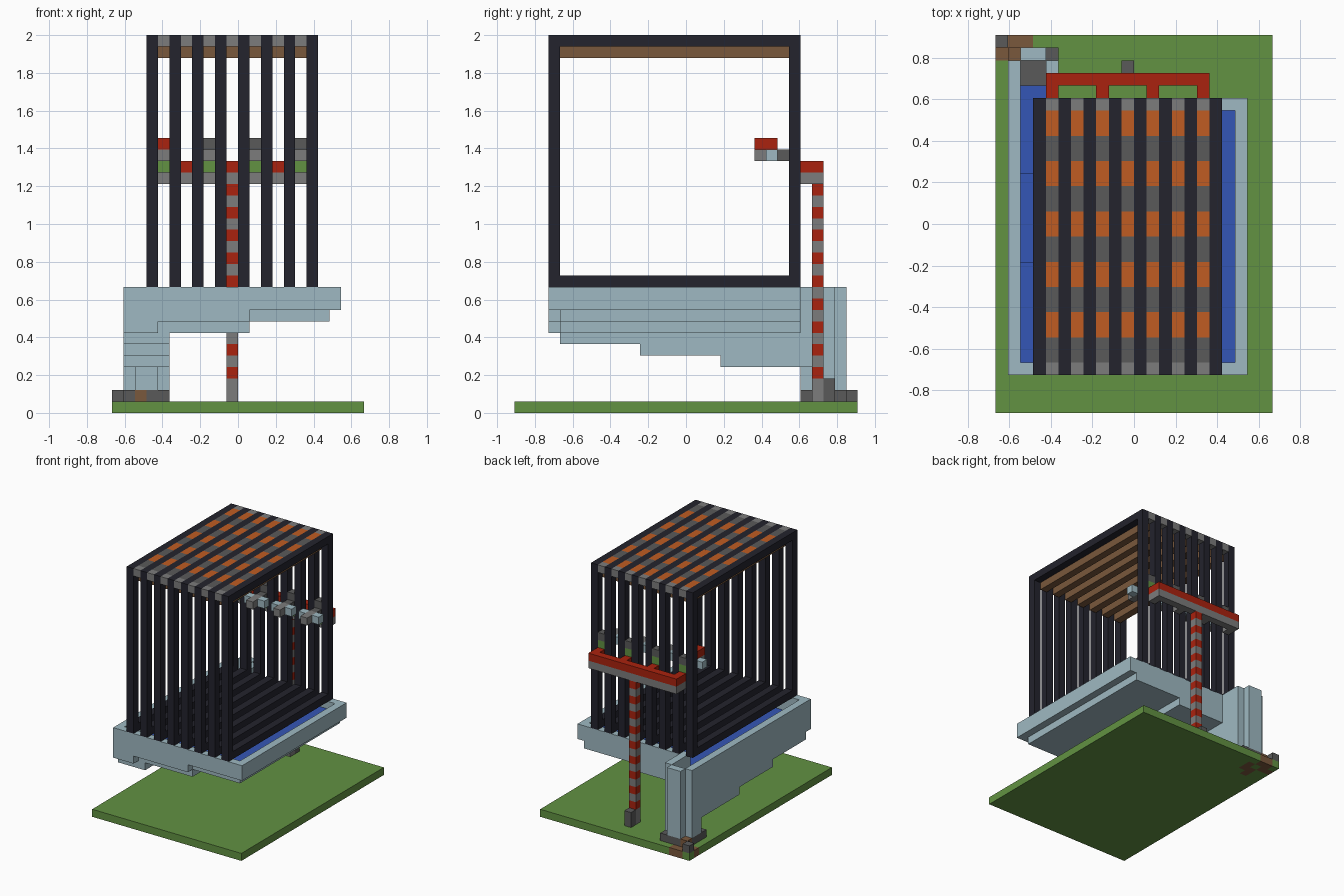
import bpy, bmesh
from mathutils import Vector

if "Cube" in bpy.data.objects:
    bpy.data.objects.remove(bpy.data.objects["Cube"], do_unlink=True)

U = 2 / 33  # one block


def linear(c):
    c /= 255
    return c / 12.92 if c <= 0.04045 else ((c + 0.055) / 1.055) ** 2.4


def material(name, r, g, b):
    m = bpy.data.materials.new(name)
    m.use_nodes = True
    col = (linear(r), linear(g), linear(b), 1)
    m.diffuse_color = col
    m.node_tree.nodes["Principled BSDF"].inputs["Base Color"].default_value = col
    return m


GRASS = material("grass green", 98, 146, 66)
PALE = material("pale blue", 159, 185, 194)
WATER = material("water blue", 52, 86, 182)
FRAME = material("near black", 35, 35, 45)
ORANGE = material("orange", 192, 92, 34)
RED = material("red", 170, 34, 14)
BROWN = material("brown", 122, 88, 60)
GREY = material("grey", 124, 124, 124)
DARK = material("dark grey", 90, 90, 90)


def part(name, mat, boxes):
    """One object made of boxes given as block ranges x0,x1,y0,y1,z0,z1."""
    bm = bmesh.new()
    for x0, x1, y0, y1, z0, z1 in boxes:
        verts = bmesh.ops.create_cube(bm, size=1)["verts"]
        mid = Vector(((x0 + x1) / 2 - 11, (y0 + y1) / 2 - 15, (z0 + z1) / 2))
        size = (x1 - x0, y1 - y0, z1 - z0)
        for v in verts:
            v.co = Vector(a * s for a, s in zip(v.co, size)) + mid
            v.co *= U
    me = bpy.data.meshes.new(name)
    bm.to_mesh(me)
    bm.free()
    me.materials.append(mat)
    ob = bpy.data.objects.new(name, me)
    bpy.context.collection.objects.link(ob)


def cell(x, y, z):
    return (x, x + 1, y, y + 1, z, z + 1)


# Ground, with an earth patch in the back corner
earth = {(0, 28), (1, 28), (1, 29), (2, 29), (2, 27), (3, 27), (2, 26), (3, 28)}
corner = [(x, y) for x in range(5) for y in range(25, 30)]
part("ground", GRASS, [(0, 22, 0, 25, 0, 1), (5, 22, 25, 30, 0, 1)]
     + [cell(x, y, 0) for x, y in corner if (x, y) not in earth])
part("earth_patch", BROWN, [cell(x, y, 0) for x, y in earth])

# Stone footing of the drain
clods = {(2, 25), (1, 28)}
part("footing_stones", DARK, [cell(0, 29, 1)] + [
    cell(x, y, 1) for x in range(1, 5) for y in range(25, 29) if (x, y) not in clods])
part("footing_clods", BROWN, [cell(x, y, 1) for x, y in clods])

# Basin shell: walls and two stepped floors
part("basin_walls", PALE, [
    (1, 2, 3, 25, 7, 11), (19, 20, 3, 25, 9, 11),
    (2, 19, 3, 4, 9, 11), (2, 12, 3, 4, 8, 9), (2, 4, 3, 4, 7, 8),
    (4, 19, 24, 25, 9, 11), (4, 12, 24, 25, 8, 9)])
part("basin_floor", PALE, [
    (12, 19, 4, 25, 8, 9), (4, 12, 4, 25, 7, 8), (11, 12, 4, 24, 8, 9)])

# Channel that steps down toward the drain
channel, stream = [], []
for step in range(3):
    y0, b = 4 + 7 * step, 6 - step
    y1 = y0 + 7
    channel += [(1, 2, y0, y1, b, 7), (4, 5, y0, y1, b, 7), (2, 4, y0, y1, b, b + 1)]
    if step:
        channel.append((2, 4, y0, y0 + 1, b + 1, b + 2))
    stream.append((2, 4, y0 + (step > 0), y1 + 1, b + 1, b + 2))
part("channel", PALE, channel)
part("water", WATER, stream + [(4, 11, 4, 24, 8, 9), (11, 19, 4, 24, 9, 10)])

# Hollow drain shaft
part("drain_shaft", PALE, [
    (1, 2, 25, 28, 4, 11), (4, 5, 25, 28, 4, 11), (2, 4, 28, 29, 2, 11),
    (1, 2, 26, 28, 2, 4), (4, 5, 26, 28, 2, 4), (2, 4, 25, 26, 2, 5)])

# Cage of eight square frames
for n in range(8):
    x = 3 + 2 * n
    part(f"cage_frame_{n + 1}", FRAME, [
        (x, x + 1, 3, 25, 11, 12), (x, x + 1, 3, 25, 32, 33),
        (x, x + 1, 3, 4, 12, 32), (x, x + 1, 24, 25, 12, 32)])

# Roof strips between the frames
strips = range(4, 17, 2)
part("roof_beams", BROWN, [(x, x + 1, 4, 24, 31, 32) for x in strips])
part("roof_ends", GREY, [cell(x, y, 32) for x in strips for y in (3, 24)])
part("roof_dark_tiles", DARK,
     [(x, x + 1, y, y + 2, 32, 33) for x in strips for y in range(4, 24, 4)])
part("roof_orange_tiles", ORANGE,
     [(x, x + 1, y, y + 2, 32, 33) for x in strips for y in range(6, 24, 4)])

# Striped supply pole with its foot
part("pole_red_bands", RED, [cell(10, 26, z) for z in range(3, 20, 2)])
part("pole_grey_bands", GREY, [(10, 11, 26, 27, 1, 3)]
     + [cell(10, 26, z) for z in range(4, 20, 2)])
part("pole_foot", DARK, [cell(10, 27, 1), cell(10, 27, 2)])

# Supply pipe with four prongs
taps = range(4, 17, 4)
for name, mat, z in (("pipe_base", GREY, 20), ("pipe_top", RED, 21)):
    part(name, mat, [(4, 17, 26, 27, z, z + 1)] + [cell(x, 25, z) for x in taps])

# Taps inside the cage
part("tap_valves", GRASS, [(x, x + 1, 24, 25, 21, 23) for x in taps])
part("tap_caps", DARK, [cell(x, 24, 23) for x in taps])
part("tap_necks", DARK, [cell(x, 23, 22) for x in taps])
part("tap_spouts", GREY, [(x, x + 1, 21, 23, 22, 23) for x in taps])
part("tap_nozzles", PALE, [cell(x + d, 22, 22) for x in taps for d in (-1, 1)])
part("tap_lever", RED, [(4, 5, 21, 23, 23, 24)])
